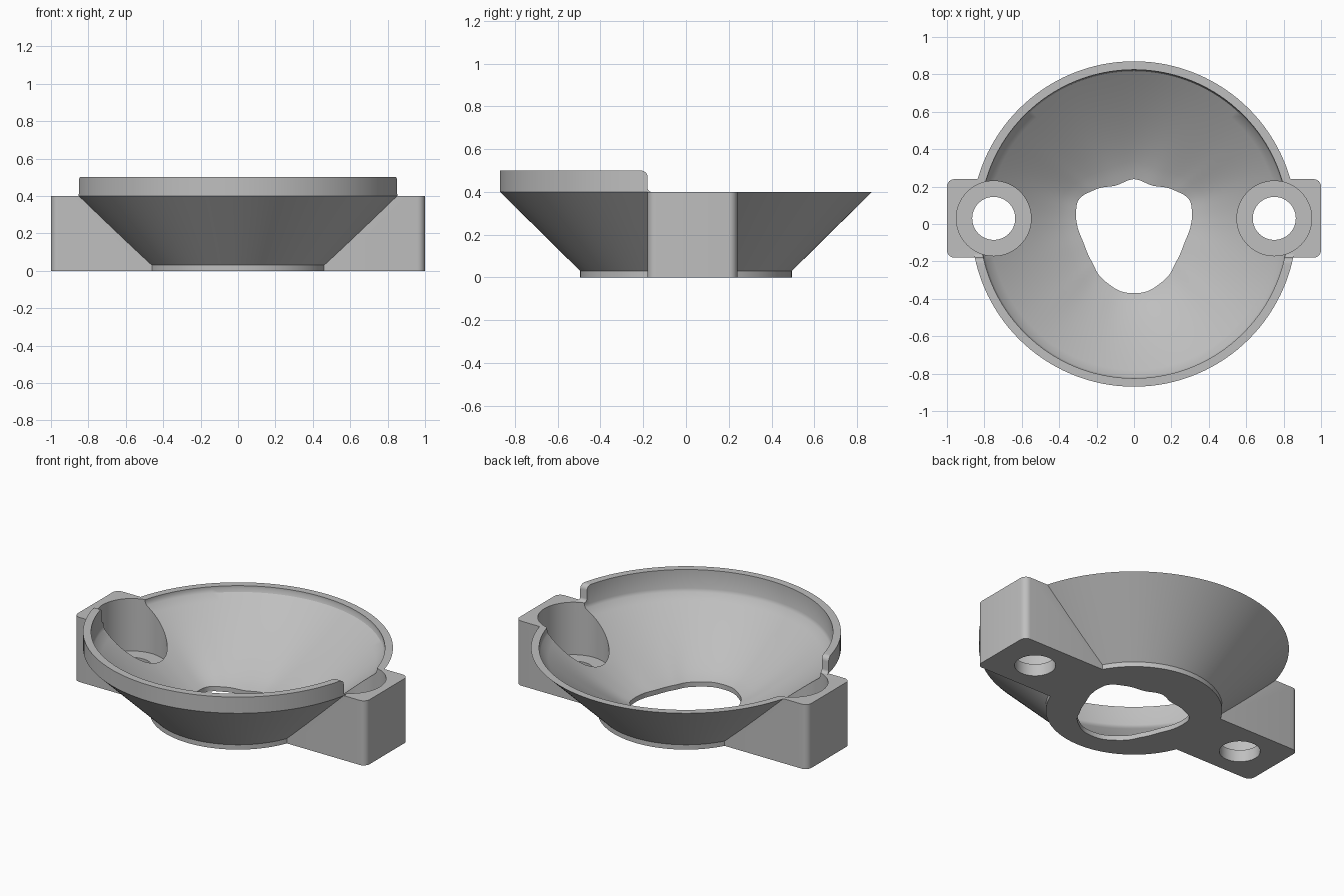
import bpy
import bmesh
from math import sin, cos, pi, atan2, hypot
from mathutils import Vector

cube = bpy.data.objects.get("Cube")
if cube:
    bpy.data.objects.remove(cube, do_unlink=True)

SEG = 128
RIM_OUT, RIM_IN, BASE_R = 0.87, 0.825, 0.495
RIM_Z, LIP_Z = 0.4, 0.5
BLOCK_FRONT, BLOCK_BACK = -0.18, 0.24
BORE_X, BORE_Y = 0.75, 0.03

grey = bpy.data.materials.new("light grey")
grey.use_nodes = True
colour = (0.52, 0.52, 0.52, 1)
grey.diffuse_color = colour
grey.node_tree.nodes["Principled BSDF"].inputs["Base Color"].default_value = colour


def loft(name, rings):
    """Closed solid through rings that share one point count."""
    bm = bmesh.new()
    loops = [[bm.verts.new(p) for p in ring] for ring in rings]
    n = len(loops[0])
    for low, high in zip(loops, loops[1:]):
        for i in range(n):
            j = (i + 1) % n
            bm.faces.new((low[i], low[j], high[j], high[i]))
    bm.faces.new(loops[0][::-1])
    bm.faces.new(loops[-1])
    bmesh.ops.recalc_face_normals(bm, faces=bm.faces)
    mesh = bpy.data.meshes.new(name)
    bm.to_mesh(mesh)
    bm.free()
    mesh.materials.append(grey)
    obj = bpy.data.objects.new(name, mesh)
    bpy.context.collection.objects.link(obj)
    return obj


def circle(r, z, x=0, y=0, n=SEG):
    return [(x + r * cos(2 * pi * i / n), y + r * sin(2 * pi * i / n), z) for i in range(n)]


def arc(cx, cy, r, start, end, n=6):
    return [(cx + r * cos(start + (end - start) * i / n),
             cy + r * sin(start + (end - start) * i / n)) for i in range(n + 1)]


def combine(target, tool, operation):
    """Apply a boolean, then remove the tool."""
    tool.hide_render = True
    mod = target.modifiers.new("combine", "BOOLEAN")
    mod.operation, mod.solver, mod.object = operation, "EXACT", tool
    graph = bpy.context.evaluated_depsgraph_get()
    mesh = bpy.data.meshes.new_from_object(target.evaluated_get(graph))
    target.modifiers.clear()
    target.data = mesh
    bpy.data.objects.remove(tool, do_unlink=True)


# Outer bowl: short foot, flared cone, upright rim
bowl = loft("bowl_housing", [circle(BASE_R, 0), circle(BASE_R, 0.03),
                             circle(RIM_OUT, RIM_Z), circle(RIM_OUT, LIP_Z)])

# Lower the rim behind the front lip, with rounded lip ends
side = (arc(-0.21, 0.47, 0.03, pi / 2, 0) + arc(-0.16, 0.42, 0.02, pi, 1.5 * pi)
        + [(1.2, RIM_Z), (1.2, 0.6), (-0.21, 0.6)])
clearance = loft("lip_clearance", [[(x, y, z) for y, z in side] for x in (-1.2, 1.2)])
combine(bowl, clearance, "DIFFERENCE")

# Mounting blocks with rounded outer corners
for s in (-1, 1):
    c = 0.04
    plan = ([(0.25, BLOCK_FRONT)] + arc(1 - c, BLOCK_FRONT + c, c, -pi / 2, 0)
            + arc(1 - c, BLOCK_BACK - c, c, 0, pi / 2) + [(0.25, BLOCK_BACK)])
    block = loft("mounting_block", [[(s * x, y, z) for x, y in plan] for z in (0, RIM_Z)])
    combine(bowl, block, "UNION")

# Irregular central opening, mirrored left to right
half = [(0, -0.37), (0.07, -0.36), (0.13, -0.325), (0.19, -0.27), (0.22, -0.21),
        (0.27, -0.1), (0.305, 0), (0.31, 0.06), (0.295, 0.13), (0.225, 0.175),
        (0.1, 0.205), (0, 0.24)]
polar = [(atan2(x, -y), hypot(x, y)) for x, y in half]


def opening_radius(angle):
    """Smooth radius at an angle measured from the front."""
    a = abs(angle)
    for k in range(len(polar) - 1):
        (a0, r0), (a1, r1) = polar[k], polar[k + 1]
        if a <= a1 + 1e-6:
            before = polar[max(k - 1, 0)][1]
            after = polar[min(k + 2, len(polar) - 1)][1]
            t = (a - a0) / (a1 - a0)
            m0, m1 = (r1 - before) / 2, (after - r0) / 2
            return (r0 * (2 * t**3 - 3 * t**2 + 1) + m0 * (t**3 - 2 * t**2 + t)
                    + r1 * (3 * t**2 - 2 * t**3) + m1 * (t**3 - t**2))
    return polar[-1][1]


def cavity_ring(s, z):
    ring = []
    for i in range(SEG):
        a = -pi + 2 * pi * i / SEG
        r = opening_radius(a)
        r += (RIM_IN - 0.008 - r) * s
        ring.append((r * sin(a), -r * cos(a), z))
    return ring


# Bowl interior, blending from the opening to the round rim
STEPS = 12
rings = [cavity_ring(0, -0.1)]
rings += [cavity_ring(i / STEPS, 0.03 + 0.335 * (i / STEPS) ** 1.3) for i in range(STEPS + 1)]
rings += [[(RIM_IN * sin(a), -RIM_IN * cos(a), z)
           for a in (-pi + 2 * pi * i / SEG for i in range(SEG))] for z in (0.385, 0.7)]
combine(bowl, loft("bowl_interior", rings), "DIFFERENCE")

# Counterbores and screw holes through both blocks
for s in (-1, 1):
    for r, z in ((0.2, 0.075), (0.115, -0.1)):
        bore = loft("screw_bore", [circle(r, h, s * BORE_X, BORE_Y, 64) for h in (z, 0.7)])
        combine(bowl, bore, "DIFFERENCE")

bpy.ops.object.select_all(action="DESELECT")
bowl.select_set(True)
bpy.context.view_layer.objects.active = bowl
bpy.ops.object.shade_smooth_by_angle(angle=pi / 6)
